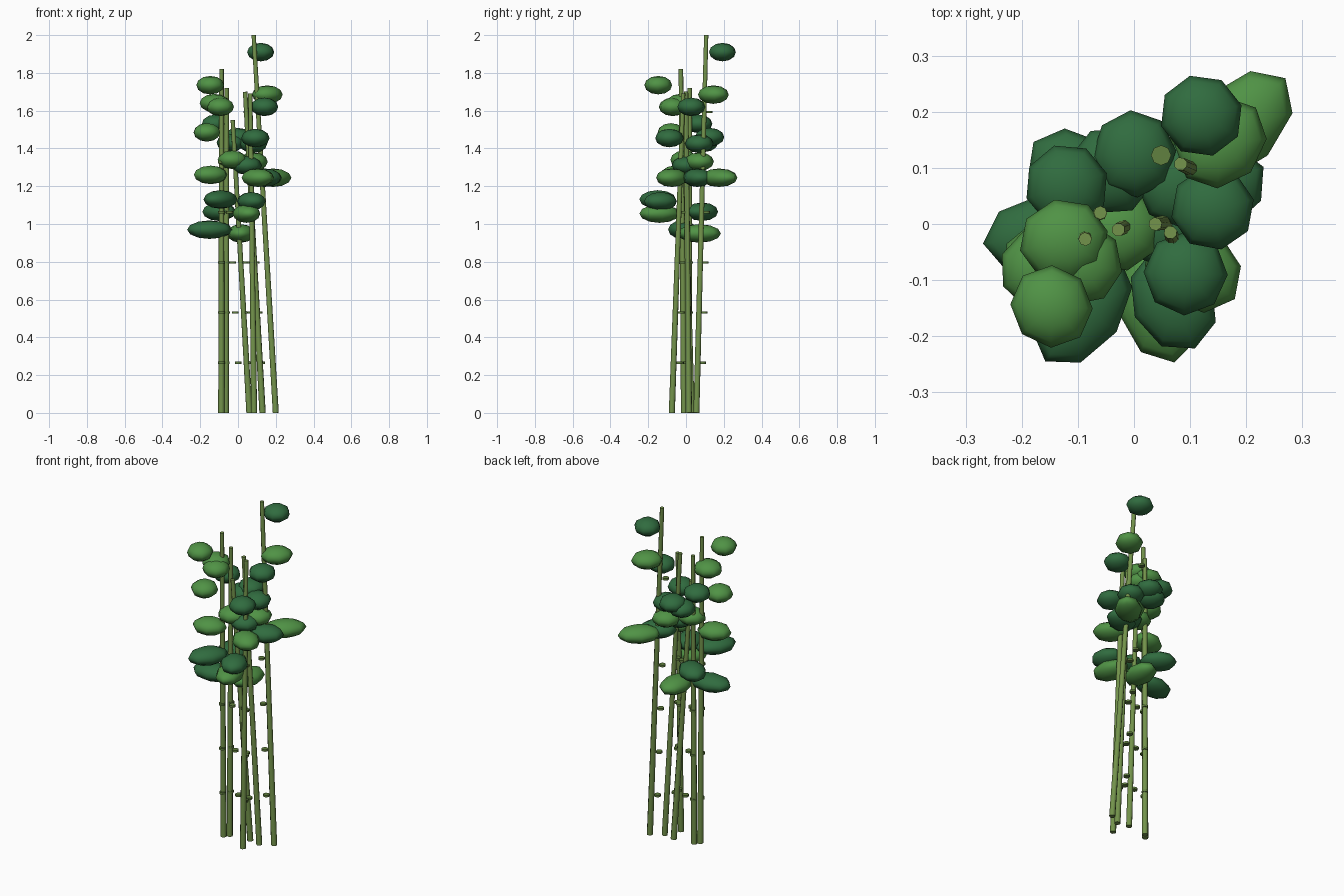
import bpy
from math import atan2
from mathutils import Vector


def material(name, color):
    m = bpy.data.materials.new(name)
    m.diffuse_color = (*color, 1)
    return m


STALK = material("stalk_green", (0.17, 0.29, 0.07))
NODE = material("node_green", (0.12, 0.22, 0.05))
LIGHT = material("leaf_light", (0.08, 0.29, 0.06))
DARK = material("leaf_dark", (0.03, 0.15, 0.05))


def finish(name, mat):
    ob = bpy.context.object
    ob.name = name
    ob.data.materials.append(mat)
    bpy.ops.object.shade_smooth()
    return ob


def stalk(i, base, top, nodes):
    # tapered leaning cane
    a, b = Vector((*base, 0)), Vector(top)
    d = b - a
    bpy.ops.mesh.primitive_cone_add(vertices=8, radius1=0.017, radius2=0.012,
                                    depth=d.length, location=(a + b) / 2)
    ob = finish(f"stalk_{i}", STALK)
    ob.rotation_euler = d.to_track_quat('Z', 'Y').to_euler()
    bpy.ops.object.shade_smooth_by_angle(angle=0.9)
    # node discs, displaced by half of the lean
    shift = Vector((d.x, d.y, 0)) / 2
    for k in range(1, nodes + 1):
        z = 0.2655 * k
        bpy.ops.mesh.primitive_cylinder_add(vertices=8, radius=0.018, depth=0.012,
                                            location=a + d * (z / d.z) + shift)
        finish(f"node_{i}_{k}", NODE)
        bpy.ops.object.shade_smooth_by_angle(angle=0.9)


stalk(1, (0.20, 0.055), (0.083, 0.107, 2.0), 6)
stalk(2, (-0.088, -0.01), (-0.087, -0.027, 1.82), 5)
stalk(3, (-0.065, 0.015), (-0.06, 0.02, 1.72), 5)
stalk(4, (0.06, 0.03), (-0.028, -0.01, 1.55), 5)
stalk(5, (0.085, -0.075), (0.065, -0.015, 1.69), 5)
stalk(6, (0.13, 0.015), (0.038, 0.0, 1.70), 5)

# leaf clumps: x, y, z, half length
light_leaves = [
    (0.155, 0.145, 1.685, 0.088), (-0.147, -0.147, 1.735, 0.072),
    (-0.125, -0.03, 1.64, 0.08), (-0.095, -0.07, 1.62, 0.075),
    (-0.165, -0.08, 1.485, 0.075), (-0.03, -0.01, 1.34, 0.08),
    (0.08, 0.07, 1.33, 0.08), (-0.145, -0.06, 1.26, 0.095),
    (0.105, -0.075, 1.245, 0.095), (0.185, 0.175, 1.245, 0.12),
    (0.045, -0.14, 1.055, 0.11), (0.015, 0.07, 0.95, 0.115),
]
dark_leaves = [
    (0.12, 0.193, 1.91, 0.073), (0.14, 0.028, 1.62, 0.075),
    (-0.12, 0.068, 1.53, 0.075), (0.092, -0.088, 1.455, 0.075),
    (0.0, 0.125, 1.46, 0.078), (-0.04, 0.095, 1.43, 0.08),
    (0.08, 0.07, 1.425, 0.075), (0.045, 0.0, 1.31, 0.08),
    (0.14, 0.06, 1.245, 0.1), (-0.093, -0.15, 1.13, 0.115),
    (0.07, -0.135, 1.12, 0.095), (-0.10, 0.085, 1.065, 0.1),
    (-0.15, -0.02, 0.97, 0.12),
]
for tone, mat, leaves in (("light", LIGHT, light_leaves), ("dark", DARK, dark_leaves)):
    for i, (x, y, z, length) in enumerate(leaves):
        bpy.ops.mesh.primitive_uv_sphere_add(segments=8, ring_count=6, radius=1,
                                             location=(x, y, z))
        ob = finish(f"leaf_{tone}_{i}", mat)
        ob.scale = (length, 0.075, 0.049)
        ob.rotation_euler.z = atan2(y, x - 0.01)
